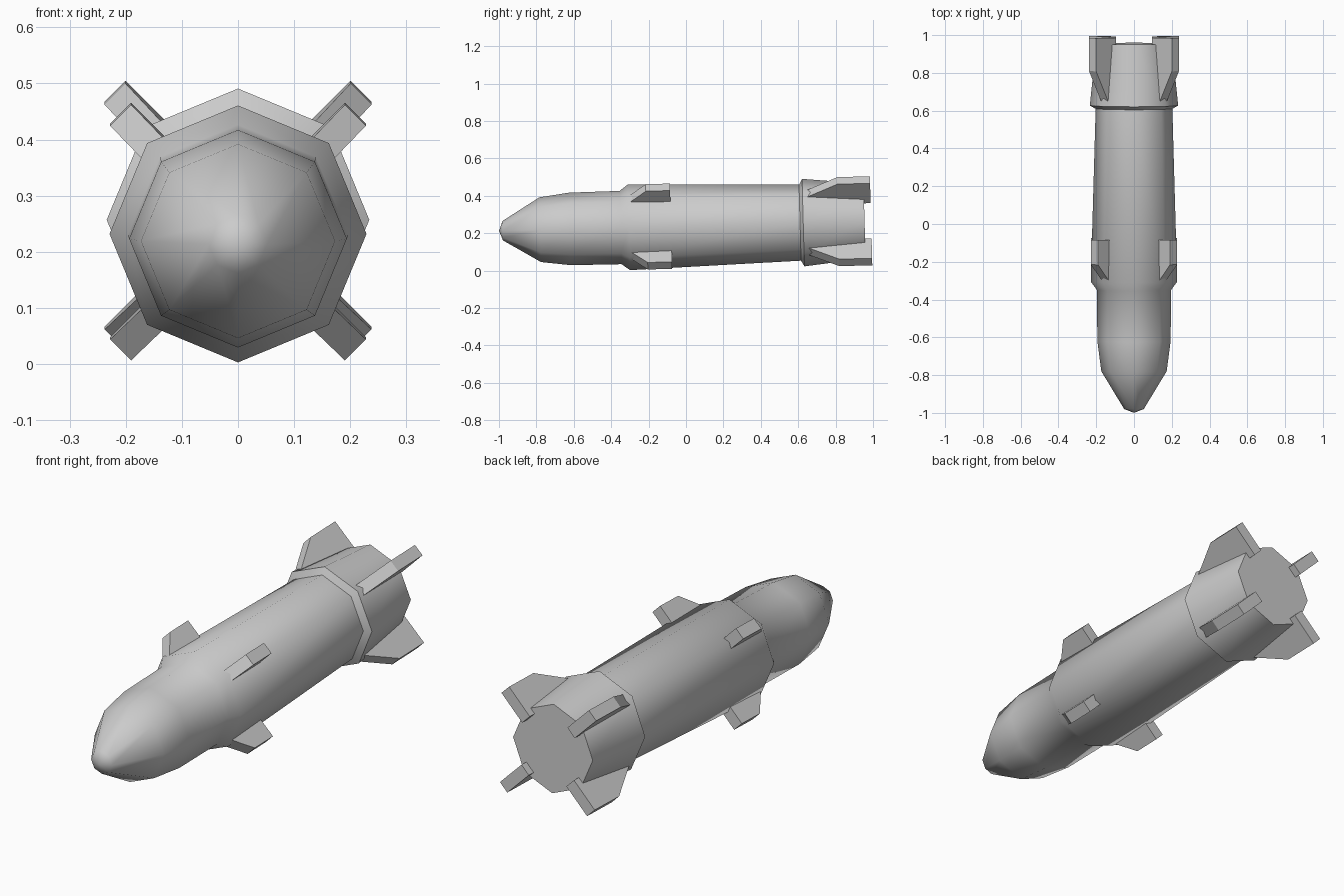
import bpy, bmesh, math
from mathutils import Matrix, Vector

if "Cube" in bpy.data.objects:
    bpy.data.objects.remove(bpy.data.objects["Cube"])

# One plain grey for the whole model
grey = bpy.data.materials.new("plain_grey")
grey.use_nodes = True
colour = (0.6, 0.6, 0.6, 1)
grey.diffuse_color = colour
grey.node_tree.nodes["Principled BSDF"].inputs["Base Color"].default_value = colour

SIDES = 8
# The long axis rises slightly towards the tail
TILT = Matrix.Translation((0, 0, 0.24)) @ Matrix.Rotation(0.027, 4, 'X')


def finish(bm, name, smooth):
    bmesh.ops.recalc_face_normals(bm, faces=bm.faces)
    bm.transform(TILT)
    mesh = bpy.data.meshes.new(name)
    bm.to_mesh(mesh)
    bm.free()
    mesh.materials.append(grey)
    obj = bpy.data.objects.new(name, mesh)
    bpy.context.collection.objects.link(obj)
    if smooth:
        bpy.ops.object.select_all(action='DESELECT')
        obj.select_set(True)
        bpy.context.view_layer.objects.active = obj
        bpy.ops.object.shade_smooth_by_angle(angle=math.radians(50))
    return obj


def lathe(name, nose_y, profile):
    """Eight-sided hull around y from (y, radius) rings, with a pointed nose."""
    bm = bmesh.new()
    rings = []
    for y, r in profile:
        angles = [math.tau * i / SIDES for i in range(SIDES)]
        rings.append([bm.verts.new((r * math.cos(a), y, r * math.sin(a))) for a in angles])
    tip = bm.verts.new((0, nose_y, 0))
    for i in range(SIDES):
        j = (i + 1) % SIDES
        bm.faces.new((tip, rings[0][i], rings[0][j]))
        for a, b in zip(rings, rings[1:]):
            bm.faces.new((a[i], b[i], b[j], a[j]))
    bm.faces.new(rings[-1])
    return finish(bm, name, True)


def fin(name, outline, angle, thickness=0.053):
    """Flat slab from a (y, radius) outline, turned around the long axis."""
    bm = bmesh.new()
    face = bm.faces.new([bm.verts.new((r, y, -thickness / 2)) for y, r in outline])
    out = bmesh.ops.extrude_face_region(bm, geom=[face])
    moved = [v for v in out["geom"] if isinstance(v, bmesh.types.BMVert)]
    bmesh.ops.translate(bm, verts=moved, vec=Vector((0, 0, thickness)))
    bm.transform(Matrix.Rotation(angle, 4, 'Y'))
    return finish(bm, name, False)


# Hull: rounded nose, shoulder, tapering body and tail collar
lathe("hull", -1.0, [(-0.98, 0.052), (-0.78, 0.173), (-0.62, 0.194),
                     (-0.35, 0.196), (-0.305, 0.229), (0.61, 0.203),
                     (0.627, 0.234), (0.955, 0.2)])

# Four small front fins and four larger tail fins on the diagonals
front_outline = [(-0.295, 0.17), (-0.295, 0.216), (-0.21, 0.296), (-0.08, 0.296), (-0.08, 0.17)]
tail_outline = [(0.65, 0.16), (0.65, 0.218), (0.815, 0.31), (0.99, 0.31), (0.99, 0.16)]
corners = ["upper_left", "lower_left", "lower_right", "upper_right"]
for k, corner in enumerate(corners):
    turn = math.radians(90 * k - 45)
    fin("front_fin_" + corner, front_outline, turn)
    fin("tail_fin_" + corner, tail_outline, turn)
